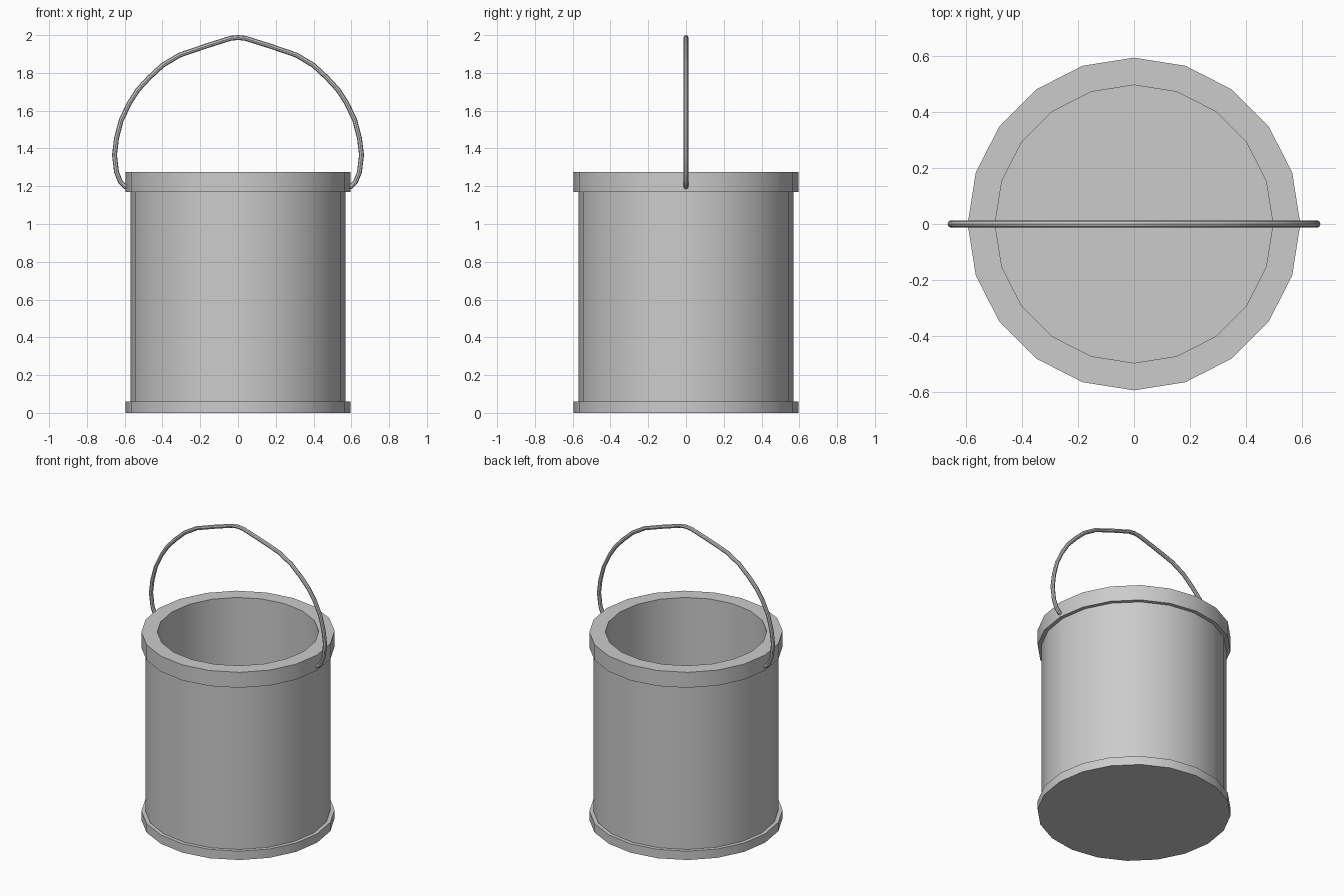
import bpy, bmesh, math

if "Cube" in bpy.data.objects:
    bpy.data.objects.remove(bpy.data.objects["Cube"])

SIDES = 20


def lathe(name, profile, closed=True):
    """Spin an (r, z) profile around z; radius 0 points become a centre vertex."""
    bm = bmesh.new()
    rings = []
    for r, z in profile:
        if r == 0:
            rings.append([bm.verts.new((0, 0, z))] * SIDES)
        else:
            rings.append([bm.verts.new((r * math.cos(2 * math.pi * i / SIDES),
                                        r * math.sin(2 * math.pi * i / SIDES), z))
                          for i in range(SIDES)])
    pairs = list(zip(rings, rings[1:]))
    if closed:
        pairs.append((rings[-1], rings[0]))
    for a, b in pairs:
        for i in range(SIDES):
            j = (i + 1) % SIDES
            bm.faces.new(list(dict.fromkeys((a[i], a[j], b[j], b[i]))))
    bmesh.ops.recalc_face_normals(bm, faces=bm.faces[:])
    mesh = bpy.data.meshes.new(name)
    bm.to_mesh(mesh)
    bm.free()
    obj = bpy.data.objects.new(name, mesh)
    bpy.context.collection.objects.link(obj)
    smooth(obj)
    return obj


def smooth(obj):
    bpy.ops.object.select_all(action='DESELECT')
    bpy.context.view_layer.objects.active = obj
    obj.select_set(True)
    bpy.ops.object.shade_smooth_by_angle(angle=math.radians(40))


# Hollow pail in one skin: base band, wall, top rim, inner wall, inner floor
lathe("bucket", [(0, 0), (0.595, 0), (0.595, 0.06), (0.57, 0.06), (0.57, 1.17),
                 (0.595, 1.17), (0.595, 1.275), (0.497, 1.275),
                 (0.497, 0.06), (0, 0.06)], closed=False)

# Wire handle: half path mirrored into a full arch
half = [(0.58, 1.193), (0.60, 1.2), (0.622, 1.222), (0.643, 1.275), (0.654, 1.365),
        (0.643, 1.455), (0.618, 1.55), (0.575, 1.64), (0.53, 1.71), (0.47, 1.775),
        (0.40, 1.84), (0.31, 1.894), (0.17, 1.942), (0.04, 1.983)]
path = half + [(0, 1.987)] + [(-x, z) for x, z in reversed(half)]
curve = bpy.data.curves.new("handle", 'CURVE')
curve.dimensions = '3D'
curve.bevel_depth = 0.013
curve.bevel_resolution = 2
curve.use_fill_caps = True
spline = curve.splines.new('POLY')
spline.points.add(len(path) - 1)
for p, (x, z) in zip(spline.points, path):
    p.co = (x, 0, z, 1)
handle = bpy.data.objects.new("handle", curve)
bpy.context.collection.objects.link(handle)
bpy.ops.object.select_all(action='DESELECT')
bpy.context.view_layer.objects.active = handle
handle.select_set(True)
bpy.ops.object.convert(target='MESH')
smooth(bpy.context.view_layer.objects.active)
